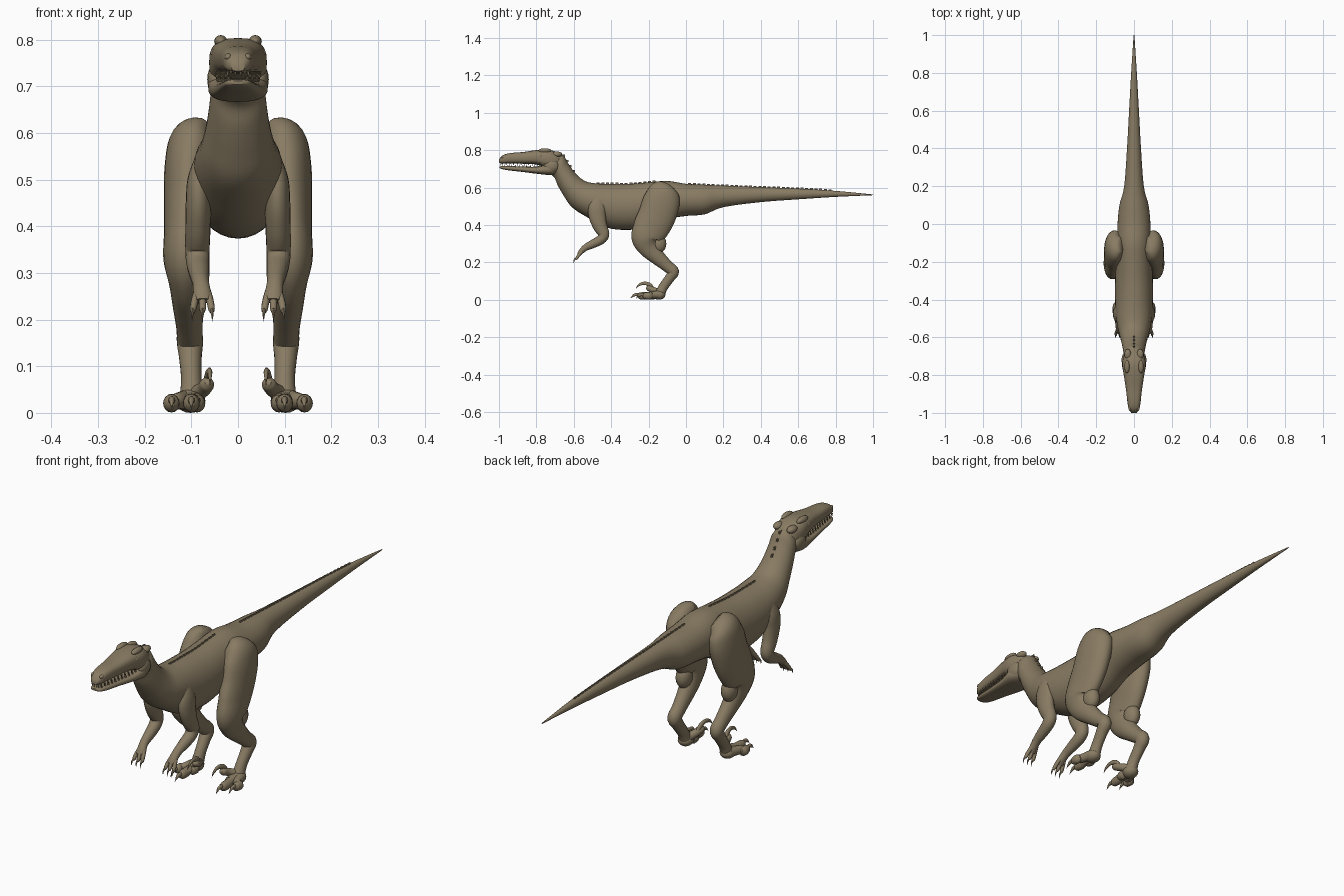
import bpy, bmesh, math
from mathutils import Vector

cube = bpy.data.objects.get("Cube")
if cube:
    bpy.data.objects.remove(cube, do_unlink=True)

hide = bpy.data.materials.new("olive_tan_hide")
hide.use_nodes = True
COLOR = (0.25, 0.20, 0.125, 1)
hide.diffuse_color = COLOR
bsdf = hide.node_tree.nodes["Principled BSDF"]
bsdf.inputs["Base Color"].default_value = COLOR
bsdf.inputs["Roughness"].default_value = 0.8
X = Vector((1, 0, 0))


def finish(name, bm, mirror=False, angle=50):
    bmesh.ops.recalc_face_normals(bm, faces=bm.faces)
    mesh = bpy.data.meshes.new(name)
    bm.to_mesh(mesh)
    bm.free()
    mesh.materials.append(hide)
    obj = bpy.data.objects.new(name, mesh)
    bpy.context.collection.objects.link(obj)
    bpy.ops.object.select_all(action='DESELECT')
    obj.select_set(True)
    bpy.context.view_layer.objects.active = obj
    bpy.ops.object.shade_smooth_by_angle(angle=math.radians(angle))
    if mirror:
        obj.modifiers.new("other_side", 'MIRROR')
    return obj


def smooth(rows, steps=5):
    """Catmull-Rom interpolation through rows of numbers."""
    out = []
    for i in range(len(rows) - 1):
        quad = [rows[max(i - 1, 0)], rows[i], rows[i + 1], rows[min(i + 2, len(rows) - 1)]]
        for k in range(steps):
            t = k / steps
            out.append([b + 0.5 * t * (c - a + t * (2*a - 5*b + 4*c - d + t * (3*(b - c) + d - a)))
                        for a, b, c, d in zip(*quad)])
    return out + [list(rows[-1])]


def loft(bm, rings, sides=24, square=1.0):
    """Skin a list of (centre, side vector, up vector) rings and close the ends."""
    loops = []
    for mid, side, up in rings:
        loop = []
        for k in range(sides):
            a = math.tau * k / sides
            c, s = math.cos(a), math.sin(a)
            loop.append(bm.verts.new(mid + side * math.copysign(abs(c) ** square, c)
                                     + up * math.copysign(abs(s) ** square, s)))
        loops.append(loop)
    for a, b in zip(loops, loops[1:]):
        for k in range(sides):
            n = (k + 1) % sides
            bm.faces.new((a[k], a[n], b[n], b[k]))
    bm.faces.new(loops[0])
    bm.faces.new(loops[-1])


def spine_rings(rows):
    """Rows: top y, top z, bottom y, bottom z, half width."""
    rings = []
    for ty, tz, by, bz, w in smooth(rows):
        top, low = Vector((0, ty, tz)), Vector((0, by, bz))
        rings.append(((top + low) / 2, X * max(w, 0.001), (top - low) / 2))
    return rings


def tube(bm, rows, sides=16):
    """Rows: x, y, z, half width, half depth."""
    pts = smooth(rows)
    rings = []
    for i, row in enumerate(pts):
        d = Vector(pts[min(i + 1, len(pts) - 1)][:3]) - Vector(pts[max(i - 1, 0)][:3])
        d.normalize()
        side = (X - d * d.x).normalized()
        rings.append((Vector(row[:3]), side * max(row[3], 0.0008),
                      d.cross(side) * max(row[4], 0.0008)))
    loft(bm, rings, sides)


def ball(bm, pos, size):
    made = bmesh.ops.create_uvsphere(bm, u_segments=16, v_segments=10, radius=1)["verts"]
    for v in made:
        v.co = Vector(pos) + Vector(a * b for a, b in zip(v.co, size))


def cone(bm, base, tip, r):
    tube(bm, [(*base, r, r), (*tip, 0, 0)], 6)


# Trunk: neck, chest, hips and tail in one skin
trunk = [(-.70, .785, -.74, .68, .045), (-.655, .77, -.705, .655, .056),
         (-.63, .73, -.685, .61, .060), (-.59, .675, -.65, .55, .068),
         (-.54, .635, -.61, .495, .080), (-.48, .622, -.54, .448, .093),
         (-.40, .62, -.42, .385, .1), (-.30, .62, -.30, .374, .1),
         (-.20, .628, -.20, .39, .095), (-.1, .635, -.1, .43, .09),
         (0, .62, 0, .448, .087), (.1, .615, .1, .457, .077),
         (.2, .61, .2, .495, .052), (.4, .602, .4, .522, .037),
         (.6, .594, .6, .537, .026), (.8, .582, .8, .55, .015), (1, .563, 1, .559, .002)]
bm = bmesh.new()
rings = spine_rings(trunk)
loft(bm, rings, 32)
finish("trunk_and_tail", bm)

# Skull and lower jaw, with a narrow gap between them
skull = [(-.66, .765, .69, .03), (-.69, .788, .68, .052), (-.74, .803, .70, .062),
         (-.80, .80, .723, .054), (-.87, .79, .727, .043), (-.94, .784, .729, .035),
         (-.98, .772, .729, .028), (-1, .75, .733, .014)]
jaw = [(-.68, .74, .672, .045), (-.73, .73, .667, .064), (-.80, .712, .674, .054),
       (-.88, .713, .684, .042), (-.95, .715, .692, .034), (-.985, .715, .699, .026),
       (-.997, .712, .704, .012)]
for name, rows in (("skull", skull), ("lower_jaw", jaw)):
    bm = bmesh.new()
    loft(bm, spine_rings([(y, t, y, b, w) for y, t, b, w in rows]), 28, 0.75)
    finish(name, bm)

# Brows, eyes, cheeks and nostril rims
bm = bmesh.new()
ball(bm, (.037, -.755, .797), (.014, .035, .013))
ball(bm, (.033, -.69, .778), (.018, .028, .015))
finish("brow", bm, True)
bm = bmesh.new()
ball(bm, (.051, -.775, .772), (.008, .012, .01))
finish("eye", bm, True)
bm = bmesh.new()
ball(bm, (.046, -.72, .715), (.02, .04, .035))
finish("cheek", bm, True)
bm = bmesh.new()
ball(bm, (.021, -.975, .763), (.008, .014, .008))
finish("nostril_rim", bm, True)

# Teeth along both jaws
bm = bmesh.new()
for i in range(11):
    y = -.982 + i * .02
    x = .022 + (y + .982) * .12
    cone(bm, (x, y, .733), (x, y, .716), .0045)
    cone(bm, (x - .003, y + .01, .710), (x - .003, y + .01, .724), .004)
for x in (.006, .015):
    cone(bm, (x, -.988, .735), (x, -.99, .716), .004)
finish("teeth", bm, True)

# Ridge of small scutes along the neck, back and tail
tops = [mid + up for mid, side, up in rings]


def top_at(y):
    for a, b in zip(tops, tops[1:]):
        if a.y <= y <= b.y:
            return a.lerp(b, (y - a.y) / (b.y - a.y))


bm = bmesh.new()
for start, count, gap in ((-.655, 4, .018), (-.47, 13, .025), (.02, 31, .025)):
    for i in range(count):
        p = top_at(start + i * gap)
        made = bmesh.ops.create_cube(bm, size=1)["verts"]
        for v in made:
            taper = 0.5 if v.co.z > 0 else 1
            v.co = p + Vector((v.co.x * .008 * taper, v.co.y * .016, v.co.z * .012))
finish("back_scutes", bm, angle=20)

# Hind leg: thigh, calf and upright foot bone
bm = bmesh.new()
tube(bm, [(.07, -.11, .612, .02, .04), (.093, -.12, .585, .05, .078),
          (.104, -.13, .53, .053, .098), (.108, -.155, .45, .051, .1),
          (.113, -.19, .38, .046, .095), (.115, -.215, .33, .045, .078),
          (.111, -.20, .28, .037, .057), (.107, -.155, .23, .033, .042),
          (.104, -.10, .18, .028, .032), (.103, -.068, .15, .028, .031),
          (.102, -.088, .115, .024, .026), (.1, -.12, .07, .022, .025),
          (.1, -.14, .03, .026, .027)], 24)
finish("hind_leg", bm, True)
bm = bmesh.new()
ball(bm, (.110, -.145, .30), (.032, .04, .05))
finish("calf_muscle", bm, True)

# Hind foot: pad, two walking toes and a raised hooked toe
bm = bmesh.new()
ball(bm, (.102, -.145, .026), (.032, .035, .026))
for dx, reach in ((.0, .0), (.042, .03), (-.012, .055)):
    x, y = .1 + dx, -.25 + reach
    tube(bm, [(.1 + dx * .25, -.14, .028, .022, .022), (.1 + dx * .7, -.19, .025, .017, .018),
              (x, y + .025, .021, .018, .02), (x, y, .021, .015, .017),
              (x, y - .012, .02, .005, .006)])
    tube(bm, [(x, y, .026, .008, .009), (x, y - .025, .026, .006, .008),
              (x, y - .047, .008, 0, 0)], 10)
tube(bm, [(.09, -.145, .04, .018, .018), (.073, -.175, .052, .016, .016),
          (.066, -.20, .062, .015, .015), (.065, -.212, .066, .006, .006)])
tube(bm, [(.068, -.175, .055, .008, .01), (.064, -.195, .080, .008, .011),
          (.061, -.225, .088, .006, .009), (.06, -.252, .078, .004, .006),
          (.06, -.268, .06, 0, 0)], 10)
finish("hind_foot", bm, True)

# Arm from shoulder to wrist
bm = bmesh.new()
tube(bm, [(.07, -.47, .55, .02, .03), (.083, -.475, .50, .025, .045),
          (.085, -.475, .45, .027, .046), (.086, -.46, .395, .027, .038),
          (.087, -.44, .35, .026, .030), (.086, -.455, .322, .025, .026),
          (.083, -.495, .30, .022, .023), (.080, -.535, .28, .018, .018),
          (.077, -.56, .258, .019, .014), (.076, -.573, .24, .018, .01)], 20)
finish("arm", bm, True)

# Hand: three fingers with claws
bm = bmesh.new()
for dx in (-.016, 0, .017):
    x = .076 + dx
    tube(bm, [(.076 + dx * .5, -.552, .265, .009, .01), (x, -.572, .24, .008, .009),
              (x + dx * .2, -.584, .222, .007, .008), (x + dx * .2, -.588, .215, .004, .004)], 10)
    tube(bm, [(x + dx * .2, -.583, .225, .004, .005), (x + dx * .3, -.597, .213, .003, .004),
              (x + dx * .3, -.600, .196, 0, 0)], 8)
finish("hand", bm, True)
